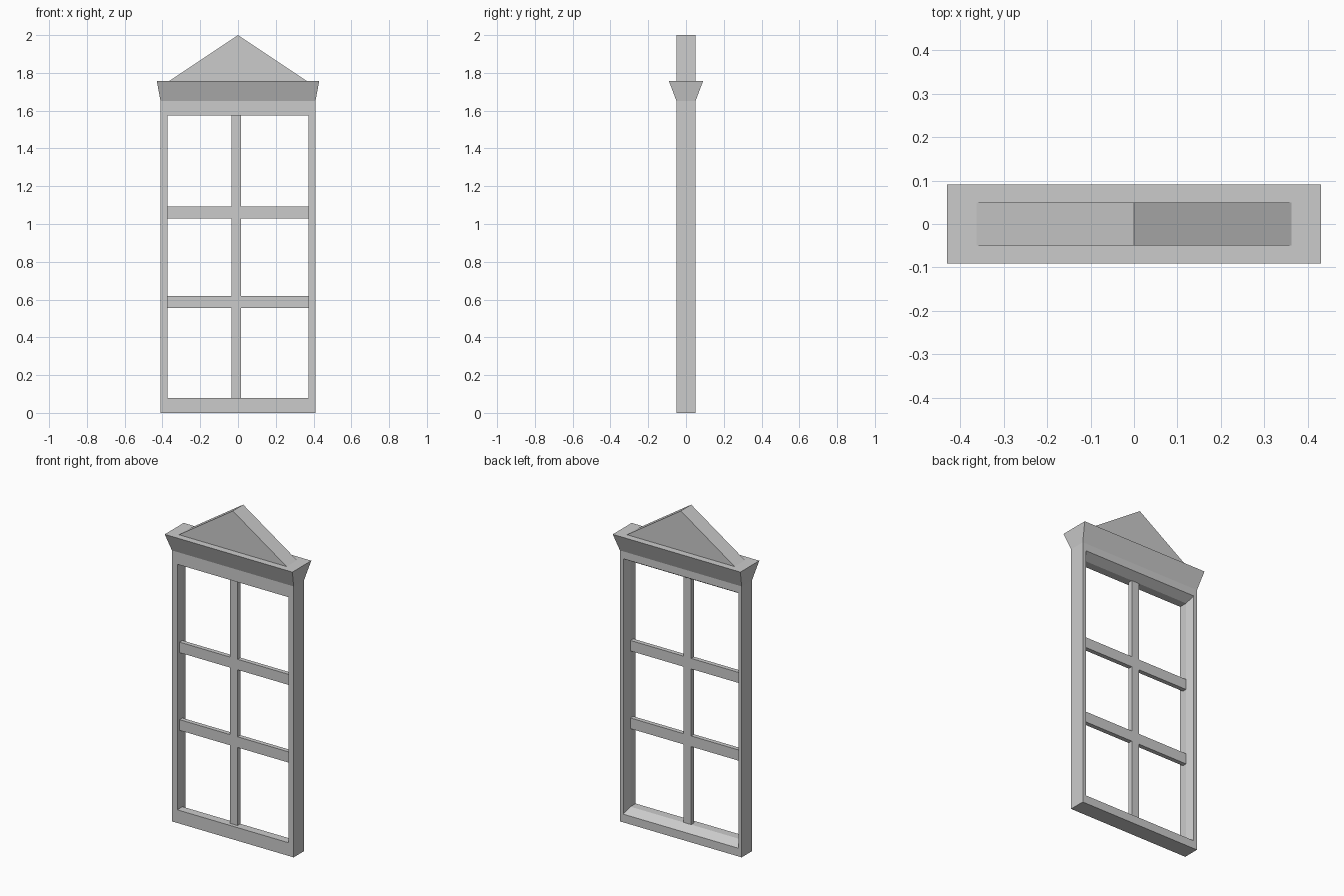
import bpy
import bmesh

if "Cube" in bpy.data.objects:
    bpy.data.objects.remove(bpy.data.objects["Cube"])


def make_object(name, rings, closed=False):
    """Bridge a list of equal-length point rings; cap the ends or loop round."""
    bm = bmesh.new()
    rows = [[bm.verts.new(p) for p in ring] for ring in rings]
    n = len(rows[0])
    pairs = list(zip(rows, rows[1:]))
    if closed:
        pairs.append((rows[-1], rows[0]))
    else:
        bm.faces.new(rows[0])
        bm.faces.new(rows[-1])
    for a, b in pairs:
        for i in range(n):
            j = (i + 1) % n
            bm.faces.new((a[i], a[j], b[j], b[i]))
    bmesh.ops.recalc_face_normals(bm, faces=bm.faces)
    mesh = bpy.data.meshes.new(name)
    bm.to_mesh(mesh)
    bm.free()
    obj = bpy.data.objects.new(name, mesh)
    bpy.context.collection.objects.link(obj)
    return obj


def upright(x0, x1, z0, z1, y):
    return [(x0, y, z0), (x1, y, z0), (x1, y, z1), (x0, y, z1)]


def level(hx, hy, z):
    return [(-hx, -hy, z), (hx, -hy, z), (hx, hy, z), (-hx, hy, z)]


def bar(name, x0, x1, z0, z1):
    return make_object(name, [upright(x0, x1, z0, z1, y) for y in (-0.027, 0.0)])


# Frame: flat reveal at the front, splayed reveal towards the back
D = 0.05
IX, Z0, Z1 = 0.374, 0.08, 1.575
make_object("window_frame", [
    upright(-0.41, 0.41, 0, 1.65, -D),
    upright(-IX, IX, Z0, Z1, -D),
    upright(-IX, IX, Z0, Z1, 0.0),
    upright(-0.387, 0.387, 0.05, 1.605, D),
    upright(-0.41, 0.41, 0, 1.65, D),
], closed=True)

# Glazing bars: one slightly off-centre mullion, two rows of crossbars
MX0, MX1 = -0.035, 0.016
bar("mullion", MX0, MX1, Z0, Z1)
for z0, z1 in ((0.555, 0.62), (1.028, 1.092)):
    bar("crossbar_left", -IX, MX0, z0, z1)
    bar("crossbar_right", MX1, IX, z0, z1)

# Flared cornice
make_object("cornice", [level(0.41, D, 1.65), level(0.43, 0.091, 1.758)])

# Triangular pediment
make_object("pediment", [
    [(-0.363, y, 1.758), (0.363, y, 1.758), (0, y, 2.0)] for y in (-D, D)
])
